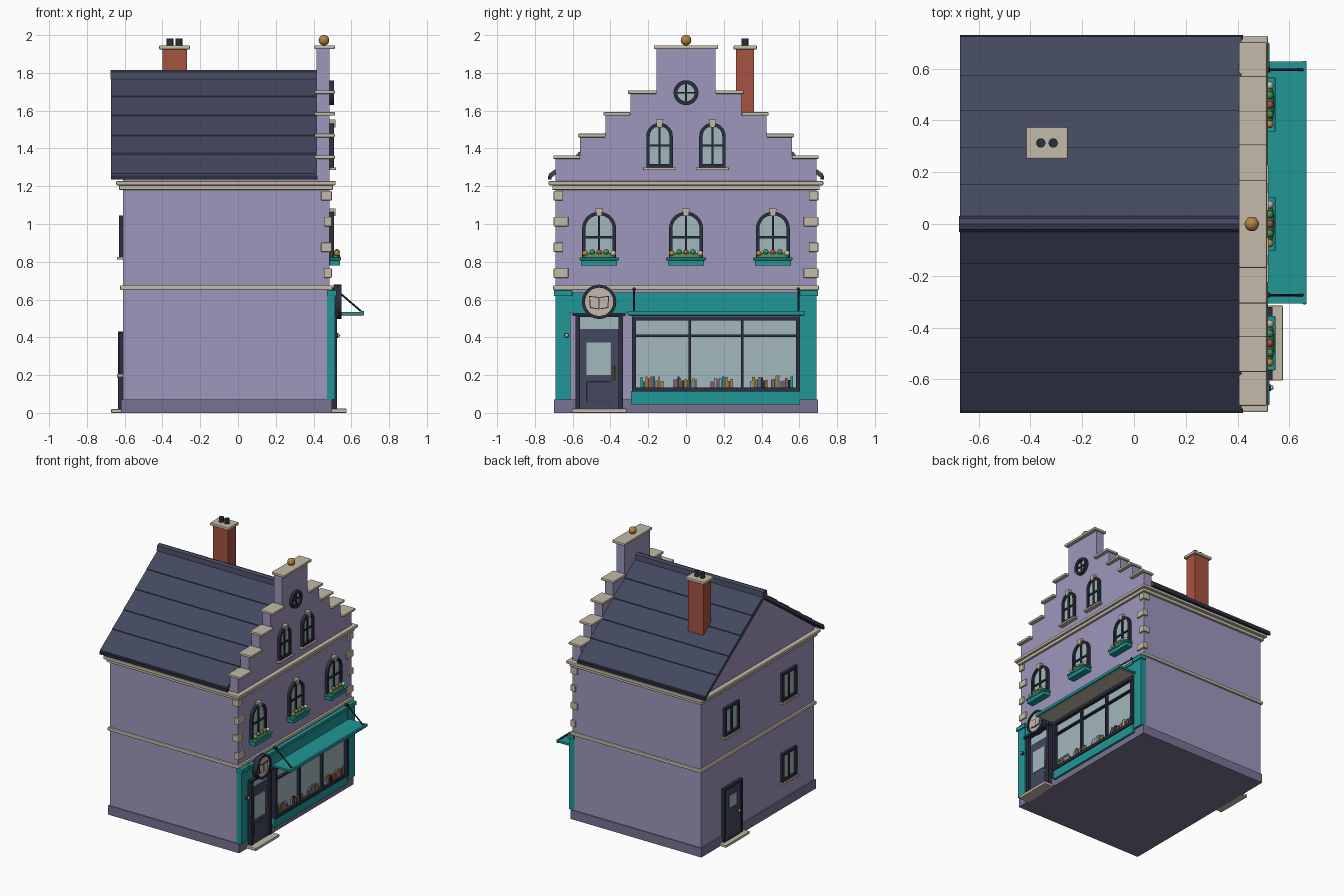
import bpy, bmesh, math, random
from mathutils import Vector, Matrix

random.seed(4)
if "Cube" in bpy.data.objects:
    bpy.data.objects.remove(bpy.data.objects["Cube"])


def material(name, r, g, b):
    col = [(c / 255 / 12.92 if c < 11 else ((c / 255 + 0.055) / 1.055) ** 2.4) for c in (r, g, b)] + [1]
    m = bpy.data.materials.new(name)
    m.use_nodes = True
    m.diffuse_color = col
    m.node_tree.nodes["Principled BSDF"].inputs["Base Color"].default_value = col
    return m


LILAC = material("lilac wall", 158, 151, 188)
PLINTH = material("plinth purple", 122, 114, 148)
SLATE = material("slate", 67, 72, 94)
DARK = material("dark frame", 43, 46, 62)
TEAL = material("teal paint", 33, 150, 150)
STONE = material("pale stone", 196, 186, 168)
GLASS = material("pale glass", 163, 184, 190)
BRICK = material("brick red", 166, 82, 64)
GOLD = material("gold", 178, 134, 66)
GREEN = material("leaf green", 74, 138, 84)


def finish(name, bm, mat, bevel=0, smooth=False):
    bmesh.ops.recalc_face_normals(bm, faces=bm.faces)
    me = bpy.data.meshes.new(name)
    for f in bm.faces:
        f.smooth = smooth
    bm.to_mesh(me)
    bm.free()
    me.materials.append(mat)
    ob = bpy.data.objects.new(name, me)
    bpy.context.collection.objects.link(ob)
    if bevel:
        mod = ob.modifiers.new("soft edges", "BEVEL")
        mod.width, mod.segments = bevel, 2
    return ob


def box(name, x, y, z, mat, bevel=0):
    bm = bmesh.new()
    bmesh.ops.create_cube(bm, size=1)
    for v in bm.verts:
        v.co = [r[0] if c < 0 else r[1] for c, r in zip(v.co, (x, y, z))]
    return finish(name, bm, mat, bevel)


def prism(name, outline, x0, x1, mat, hole=None):
    """Extrude a (y, z) outline along x; a hole outline of equal length makes a ring."""
    bm = bmesh.new()
    loop = lambda pts, x: [bm.verts.new((x, y, z)) for y, z in pts]
    n = len(outline)
    a, b = loop(outline, x0), loop(outline, x1)
    if hole:
        c, d = loop(hole, x0), loop(hole, x1)
        strips = [(a, b), (b, d), (d, c), (c, a)]
    else:
        bm.faces.new(a)
        bm.faces.new(b)
        strips = [(a, b)]
    for p, q in strips:
        for i in range(n):
            j = (i + 1) % n
            bm.faces.new((p[i], p[j], q[j], q[i]))
    return finish(name, bm, mat)


def rod(name, p, q, r, mat, sides=16):
    p, q = Vector(p), Vector(q)
    bm = bmesh.new()
    turn = (q - p).to_track_quat("Z", "Y").to_matrix().to_4x4()
    bmesh.ops.create_cone(bm, cap_ends=True, segments=sides, radius1=r, radius2=r, depth=(q - p).length,
                          matrix=Matrix.Translation((p + q) / 2) @ turn)
    return finish(name, bm, mat)


def ball(name, at, size, mat):
    bm = bmesh.new()
    bmesh.ops.create_uvsphere(bm, u_segments=16, v_segments=10, radius=1,
                              matrix=Matrix.Translation(at) @ Matrix.Diagonal((*size, 1)))
    return finish(name, bm, mat, smooth=True)


def arch(y, z0, z1, h):
    top = [(y + h * math.cos(math.pi * i / 14), z1 - h + h * math.sin(math.pi * i / 14)) for i in range(15)]
    return [(y - h, z0), (y + h, z0)] + top


def circle(y, z, r, n=28):
    return [(y + r * math.cos(math.tau * i / n), z + r * math.sin(math.tau * i / n)) for i in range(n)]


def rect(y0, y1, z0, z1):
    return [(y0, z0), (y1, z0), (y1, z1), (y0, z1)]


F = 0.485  # facade plane
B = -0.61  # rear plane

# Walls, plinth and horizontal mouldings
box("main_walls", (B, F), (-0.69, 0.69), (0.03, 1.2), LILAC)
box("plinth", (B - 0.01, F + 0.013), (-0.698, 0.698), (0, 0.07), PLINTH)
box("string_course", (B - 0.014, F + 0.016), (-0.704, 0.704), (0.65, 0.675), STONE, 0.006)
box("cornice_lower", (B - 0.02, F + 0.018), (-0.708, 0.708), (1.18, 1.205), STONE, 0.005)
box("cornice_upper", (B - 0.035, F + 0.032), (-0.727, 0.727), (1.205, 1.228), STONE, 0.006)
prism("rear_gable", [(-0.69, 1.2), (0.69, 1.2), (0.69, 1.255), (0, 1.755), (-0.69, 1.255)], B, 0.42, LILAC)

# Slate roof with overlapping courses
EAVE, RIDGE_Z, SLOPE = 0.725, 1.783, 0.72
for s, side in ((1, "left"), (-1, "right")):
    top = [(0, RIDGE_Z)]
    for y in (0.155, 0.295, 0.44, 0.575, EAVE):
        z = RIDGE_Z - SLOPE * y
        top += [(y, z + 0.006), (y, z)]
    under = [(EAVE, RIDGE_Z - SLOPE * EAVE - 0.024), (0, RIDGE_Z - 0.034)]
    prism("roof_" + side, [(s * y, z) for y, z in top + under], -0.672, 0.415, SLATE)
    box("eave_edge_" + side, (-0.672, 0.42), sorted((s * 0.712, s * 0.73)), (1.236, 1.256), DARK)
prism("ridge_cap", [(-0.03, 1.768), (0.03, 1.768), (0.022, 1.805), (0, 1.815), (-0.022, 1.805)], -0.675, 0.417, SLATE)

# Stepped gable with copings and finial
steps = [(0.69, 1.345), (0.56, 1.46), (0.425, 1.575), (0.295, 1.69), (0.155, 1.927)]
profile, low = [], 1.22
for h, z in steps:
    profile += [(h, low), (h, z)]
    low = z
prism("stepped_gable", profile + [(-y, z) for y, z in reversed(profile)], 0.415, F, LILAC)
for i, (h, z) in enumerate(steps[:-1]):
    for s in (1, -1):
        box("step_coping", (0.405, 0.513), sorted((s * (h + 0.012), s * steps[i + 1][0])), (z - 0.001, z + 0.018), STONE, 0.005)
box("top_coping", (0.405, 0.513), (-0.17, 0.17), (1.926, 1.946), STONE, 0.005)
ball("finial", (0.455, 0, 1.973), (0.028, 0.028, 0.028), GOLD)

# Chimney
box("chimney", (-0.4, -0.27), (0.265, 0.36), (1.45, 1.926), BRICK)
box("chimney_cap", (-0.417, -0.255), (0.252, 0.375), (1.924, 1.946), STONE, 0.005)
for x in (-0.36, -0.312):
    rod("chimney_pot", (x, 0.313, 1.94), (x, 0.313, 1.982), 0.018, DARK)


# Arched windows
def arched_window(y, z0, z1, h, bar_z):
    t = 0.018
    prism("window_frame", arch(y, z0, z1, h), F - 0.01, F + 0.022, DARK, arch(y, z0 + t, z1 - t, h - t))
    prism("window_glass", arch(y, z0 + 0.005, z1 - 0.005, h - 0.005), F - 0.01, F + 0.007, GLASS)
    box("window_mullion", (F, F + 0.016), (y - 0.006, y + 0.006), (z0, z1 - 0.01), DARK)
    box("window_bar", (F, F + 0.016), (y - h + 0.01, y + h - 0.01), (bar_z - 0.006, bar_z + 0.006), DARK)
    prism("keystone", [(y - 0.013, z1 - 0.023), (y + 0.013, z1 - 0.023), (y + 0.02, z1 + 0.017), (y - 0.02, z1 + 0.017)],
          F - 0.01, F + 0.03, STONE)


for y in (-0.46, 0, 0.46):
    arched_window(y, 0.79, 1.065, 0.09, 0.93)
    # Planter with flowers
    box("planter", (F, 0.54), (y - 0.096, y + 0.096), (0.78, 0.812), TEAL, 0.003)
    box("planter_rim", (F, 0.546), (y - 0.105, y + 0.105), (0.808, 0.822), TEAL, 0.003)
    ball("foliage", (0.517, y, 0.822), (0.025, 0.09, 0.028), GREEN)
    for dy, dz, m in ((-0.075, 0.845, GOLD), (0, 0.85, BRICK), (0.075, 0.845, STONE), (-0.037, 0.852, GREEN), (0.037, 0.852, GREEN)):
        ball("flower", (0.524, y + dy, dz), (0.015, 0.015, 0.015), m)
for y in (-0.14, 0.14):
    arched_window(y, 1.3, 1.535, 0.07, 1.415)
    box("gable_sill", (F, F + 0.035), (y - 0.087, y + 0.087), (1.285, 1.3), STONE, 0.003)
prism("round_frame", circle(0, 1.695, 0.066), F - 0.01, F + 0.022, DARK, circle(0, 1.695, 0.046))
prism("round_glass", circle(0, 1.695, 0.06), F - 0.01, F + 0.007, GLASS)
box("round_bar", (F, F + 0.015), (-0.055, 0.055), (1.69, 1.7), DARK)
box("round_mullion", (F, F + 0.015), (-0.005, 0.005), (1.64, 1.75), DARK)

# Corner quoins
for s in (1, -1):
    for i, z in enumerate((0.74, 0.877, 1.013, 1.15)):
        inner = 0.65 if i % 2 else 0.622
        box("quoin", (0.44 if i % 2 else 0.455, F + 0.012), sorted((s * inner, s * 0.701)), (z - 0.025, z + 0.025), STONE, 0.005)

# Shopfront surround
for s in (1, -1):
    box("pilaster", (0.47, 0.513), sorted((s * 0.612, s * 0.692)), (0.07, 0.62), TEAL)
    box("pilaster_cap", (0.47, 0.523), sorted((s * 0.602, s * 0.7)), (0.618, 0.65), TEAL, 0.004)
box("fascia", (F, 0.508), (-0.612, 0.612), (0.53, 0.62), TEAL)
box("fascia_moulding", (F, 0.515), (-0.602, 0.602), (0.616, 0.638), TEAL)
box("stall_riser", (F, 0.515), (-0.29, 0.602), (0.045, 0.115), TEAL)
box("side_panel", (F, 0.508), (0.6, 0.614), (0.07, 0.53), TEAL)

# Display window and books
prism("shop_frame", rect(-0.287, 0.603, 0.112, 0.51), F, 0.525, DARK, rect(-0.265, 0.583, 0.135, 0.488))
box("shop_glass", (F, 0.497), (-0.27, 0.59), (0.13, 0.49), GLASS)
for y in (0.02, 0.297):
    box("shop_mullion", (F, 0.518), (y - 0.007, y + 0.007), (0.13, 0.49), DARK)
box("shop_transom", (F, 0.518), (-0.27, 0.59), (0.402, 0.414), DARK)
for start, end in ((-0.24, -0.13), (-0.07, 0.06), (0.13, 0.25), (0.34, 0.42), (0.45, 0.56)):
    y = start
    while y < end:
        w = random.uniform(0.008, 0.015)
        m = random.choice((TEAL, BRICK, GOLD, STONE, DARK, LILAC))
        box("book", (0.49, 0.512), (y, y + w), (0.133, random.uniform(0.165, 0.198)), m)
        y += w + 0.002

# Hung canopy
box("canopy", (0.505, 0.663), (-0.307, 0.627), (0.52, 0.535), TEAL)
box("canopy_lining", (0.51, 0.65), (-0.297, 0.617), (0.514, 0.521), STONE)
box("canopy_lip", (0.65, 0.667), (-0.31, 0.63), (0.516, 0.54), TEAL, 0.004)
for y in (-0.275, 0.595):
    rod("canopy_rod", (0.515, y, 0.655), (0.652, y, 0.538), 0.005, DARK, 8)
    rod("rod_mount", (0.5, y, 0.655), (0.525, y, 0.655), 0.01, DARK, 10)

# Shop door
prism("door_frame", rect(-0.585, -0.333, 0.02, 0.525), F, 0.525, DARK, rect(-0.56, -0.358, 0.022, 0.508))
box("door_head", (F, 0.534), (-0.602, -0.32), (0.512, 0.53), DARK)
box("door_leaf", (F, 0.505), (-0.562, -0.356), (0.02, 0.445), SLATE)
box("door_fanlight", (F, 0.5), (-0.562, -0.356), (0.445, 0.51), GLASS)
box("door_glass", (0.5, 0.51), (-0.526, -0.396), (0.2, 0.373), GLASS)
box("door_lower_panel", (0.5, 0.509), (-0.526, -0.396), (0.06, 0.165), SLATE, 0.002)
rod("door_handle", (0.518, -0.382, 0.175), (0.518, -0.382, 0.248), 0.006, GOLD, 10)
box("door_step", (F, 0.575), (-0.605, -0.315), (0, 0.022), STONE, 0.004)
rod("bell_mount", (0.51, -0.632, 0.41), (0.53, -0.632, 0.41), 0.013, DARK)
ball("bell_push", (0.53, -0.632, 0.41), (0.009, 0.01, 0.01), STONE)

# Round sign with an open book
prism("sign_rim", circle(-0.46, 0.588, 0.091), 0.505, 0.547, DARK, circle(-0.46, 0.588, 0.075))
prism("sign_disc", circle(-0.46, 0.588, 0.08), 0.505, 0.538, STONE)
for s in (1, -1):
    for grow, x, m in ((0.005, 0.541, DARK), (0, 0.544, STONE)):
        a, b = 0.004 - grow * 0.6, 0.044 + grow
        page = [(a, 0.553 - grow), (b, 0.56 - grow), (b + 0.004, 0.615 + grow), (a, 0.608 + grow)]
        prism("sign_book_page", [(-0.46 + s * y, z) for y, z in page], 0.536, x, m)


# Rear windows and door
def rear_window(y, z):
    y0, y1, z0, z1 = y - 0.09, y + 0.09, z - 0.11, z + 0.11
    prism("rear_frame", rect(y0, y1, z0, z1), B - 0.02, B, DARK, rect(y0 + 0.02, y1 - 0.02, z0 + 0.02, z1 - 0.02))
    box("rear_glass", (B - 0.006, B), (y0 + 0.01, y1 - 0.01), (z0 + 0.01, z1 - 0.01), GLASS)
    box("rear_mullion", (B - 0.015, B), (y - 0.008, y + 0.008), (z0, z1), DARK)
    box("rear_sill", (B - 0.03, B), (y0 - 0.01, y1 + 0.01), (z0 - 0.014, z0), STONE)


for y, z in ((0.33, 0.935), (-0.37, 0.935), (-0.37, 0.315)):
    rear_window(y, z)
prism("rear_door_frame", rect(0.21, 0.44, 0.02, 0.43), B - 0.025, B, DARK, rect(0.23, 0.42, 0.022, 0.41))
box("rear_door", (B - 0.015, B), (0.225, 0.425), (0.02, 0.415), SLATE)
box("rear_door_glass", (B - 0.019, B), (0.285, 0.365), (0.26, 0.35), GLASS)
ball("rear_door_knob", (B - 0.022, 0.25, 0.195), (0.01, 0.01, 0.01), GOLD)
box("rear_step", (-0.672, B), (0.18, 0.47), (0, 0.02), STONE, 0.004)
